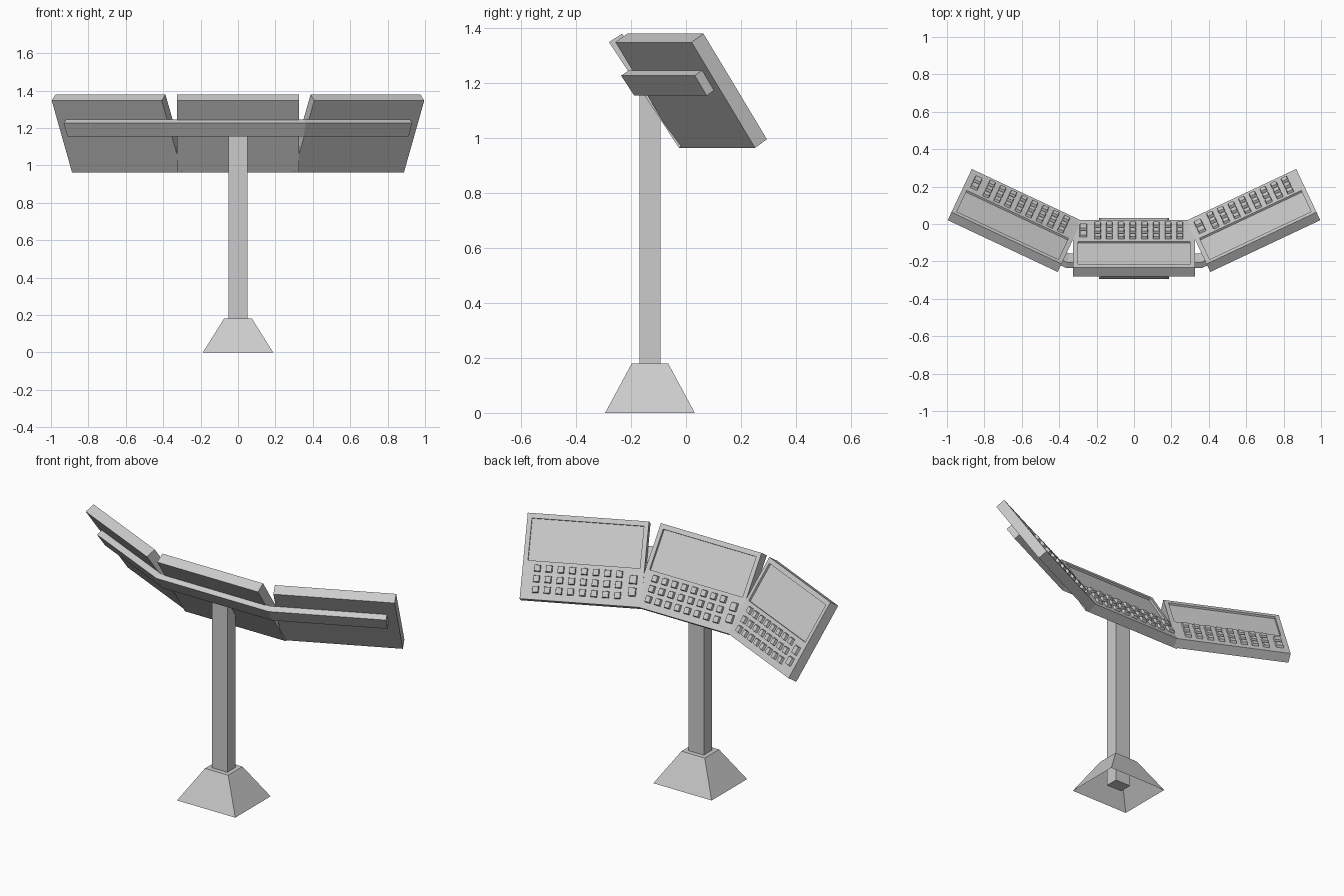
import bpy, bmesh, math
from mathutils import Matrix, Vector

if "Cube" in bpy.data.objects:
    bpy.data.objects.remove(bpy.data.objects["Cube"])

YAW = math.radians(25.2)
TILT = math.radians(56.4)
W, L, T = 0.65, 0.461, 0.057      # panel width, slope length, thickness
CT, ST = math.cos(TILT), math.sin(TILT)


def finish(name, bm, matrix=None, recalc=True):
    if recalc:
        bmesh.ops.recalc_face_normals(bm, faces=bm.faces)
    me = bpy.data.meshes.new(name)
    bm.to_mesh(me)
    bm.free()
    ob = bpy.data.objects.new(name, me)
    bpy.context.collection.objects.link(ob)
    if matrix:
        ob.matrix_world = matrix
    return ob


def loft(bm, rings, cap_start=True, cap_end=True):
    """Skin a list of equal-length point rings."""
    rv = [[bm.verts.new(p) for p in r] for r in rings]
    n = len(rv[0])
    for a, b in zip(rv, rv[1:]):
        for i in range(n):
            j = (i + 1) % n
            bm.faces.new((a[i], a[j], b[j], b[i]))
    if cap_start:
        bm.faces.new(rv[0][::-1])
    if cap_end:
        bm.faces.new(rv[-1])


def rect(u0, u1, v0, v1, z):
    return [(u0, v0, z), (u1, v0, z), (u1, v1, z), (u0, v1, z)]


def crect(cx, cy, hx, hy, z):
    return rect(cx - hx, cx + hx, cy - hy, cy + hy, z)


# Hollow pyramid foot, open underneath
CY = -0.131
bm = bmesh.new()
loft(bm, [crect(0, CY, 0.188, 0.163, 0), crect(0, CY, 0.075, 0.066, 0.18)], cap_start=False)
finish("base_foot", bm)

# Post, its top cut to the slope of the panel
bm = bmesh.new()
post = [(-0.169, 0.03), (-0.093, 0.03), (-0.093, 1.09), (-0.169, 1.19)]
loft(bm, [[(x, y, z) for y, z in post] for x in (-0.05, 0.05)])
finish("post", bm)

# Support bar bent behind the three panels
Y0, BEND = -0.236, 0.362
prof = [(-0.236, 1.226), (-0.188, 1.153), (-0.159, 1.172), (-0.207, 1.245)]
END = Vector((0.932, 0.032))
end_ring, bend_ring = [], []
for y, z in prof:
    d = y - Y0
    end_ring.append((END.x - d * math.sin(YAW), END.y + d * math.cos(YAW), z))
    bend_ring.append((BEND - d * math.tan(YAW / 2), y, z))


def flip(ring):
    return [(-x, y, z) for x, y, z in ring]


bm = bmesh.new()
loft(bm, [flip(end_ring), flip(bend_ring), bend_ring, end_ring])
finish("support_bar", bm)

# Panel local frame: u right, v up the slope, w out of the reading face
BASIS = Matrix(((-1, 0, 0), (0, -CT, ST), (0, ST, CT))).transposed().to_4x4()


def panel(name, pos, yaw):
    mat = Matrix.Translation(pos) @ Matrix.Rotation(yaw, 4, 'Z') @ BASIS
    h = W / 2

    # Slab with a recessed screen in its upper half
    bm = bmesh.new()
    loft(bm, [rect(-h, h, -L, 0, 0),
              rect(-h, h, -L, 0, T),
              rect(-h + 0.025, h - 0.025, -0.253, -0.027, T),
              rect(-h + 0.025, h - 0.025, -0.253, -0.027, T - 0.012)])
    finish(name + "_panel", bm, mat)

    # Keys: three rows of eight plus two large keys at the end
    bm = bmesh.new()
    keys = [(-0.245 + c * 0.0628, -0.292 - r * 0.057, 0.018, 0.019)
            for r in range(3) for c in range(8)]
    keys += [(0.271, -0.349 + s * 0.033, 0.021, 0.024) for s in (-1, 1)]
    for u, v, hu, hv in keys:
        loft(bm, [crect(u, v, hu, hv, T - 0.002),
                  crect(u, v, hu - 0.003, hv - 0.003, T + 0.014)], cap_start=False)
    finish(name + "_keys", bm, mat)


panel("centre", (0, -0.28, 1.347), 0)
for side, label in ((1, "right"), (-1, "left")):
    panel(label, (side * 0.702, -0.118, 1.347), side * YAW)
